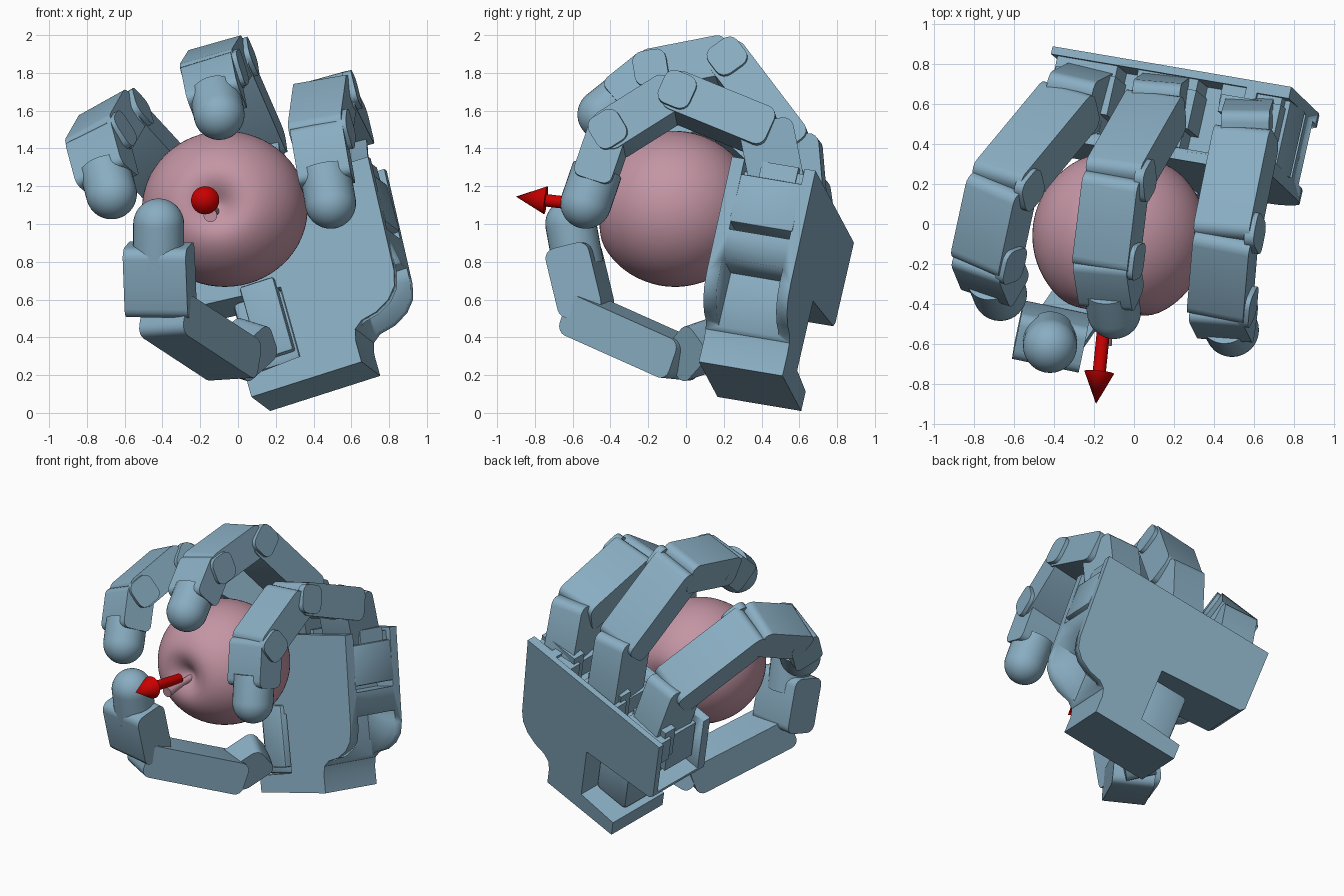
import bpy, bmesh
from math import sin, cos, pi, exp, radians
from mathutils import Vector, Matrix

if "Cube" in bpy.data.objects:
    bpy.data.objects.remove(bpy.data.objects["Cube"])

def material(name, rgb):
    m = bpy.data.materials.new(name)
    m.diffuse_color = (*rgb, 1)
    m.use_nodes = True
    m.node_tree.nodes["Principled BSDF"].inputs["Base Color"].default_value = m.diffuse_color
    return m

BLUE = material("steel_blue", (.25, .42, .54))
PINK = material("dusty_pink", (.55, .30, .37))
RED = material("red", (.6, .0, .0))

# Palm frame: width axis, thickness axis (to the back), length axis (to the fingers)
W = Vector((.94, -.16, .30)).normalized()
T = Vector((.22, .96, -.16))
T = (T - W * T.dot(W)).normalized()
U = W.cross(T)
ORIGIN = Vector((.17, .61, .01))

def frame(x, y, z, origin):
    m = Matrix((x, y, z)).transposed().to_4x4()
    m.translation = origin
    return m

PALM = frame(W, T, U, ORIGIN)

def finish(bm, name, mat, matrix=None):
    if matrix:
        bm.transform(matrix)
    bmesh.ops.recalc_face_normals(bm, faces=bm.faces)
    me = bpy.data.meshes.new(name)
    bm.to_mesh(me)
    bm.free()
    ob = bpy.data.objects.new(name, me)
    bpy.context.collection.objects.link(ob)
    me.materials.append(mat)
    bpy.ops.object.select_all(action='DESELECT')
    ob.select_set(True)
    bpy.context.view_layer.objects.active = ob
    bpy.ops.object.shade_smooth_by_angle(angle=radians(35))
    return ob

def prism(name, pts, lo, hi, matrix):
    """Outline in local x/z, extruded along local y."""
    bm = bmesh.new()
    f = bm.faces.new([bm.verts.new((a, lo, b)) for a, b in pts])
    r = bmesh.ops.extrude_face_region(bm, geom=[f])
    vs = [v for v in r['geom'] if isinstance(v, bmesh.types.BMVert)]
    bmesh.ops.translate(bm, verts=vs, vec=(0, hi - lo, 0))
    return finish(bm, name, BLUE, matrix)

def box(name, w, t, u, matrix=PALM, bevel=0):
    bm = bmesh.new()
    bmesh.ops.create_cube(bm, size=1)
    size = [r[1] - r[0] for r in (w, t, u)]
    mid = [(r[1] + r[0]) / 2 for r in (w, t, u)]
    bm.transform(Matrix.Translation(mid) @ Matrix.Diagonal((*size, 1)))
    if bevel:
        bmesh.ops.bevel(bm, geom=bm.edges[:], offset=bevel, segments=2, affect='EDGES', profile=.5)
    return finish(bm, name, BLUE, matrix)

def revolve(name, profile, origin, axis, mat, seg=40, scale=(1, 1)):
    """Spin (radius, height) points round an axis."""
    bm = bmesh.new()
    vs = [bm.verts.new((r, 0, h)) for r, h in profile]
    es = [bm.edges.new(p) for p in zip(vs, vs[1:])]
    bmesh.ops.spin(bm, geom=vs + es, cent=(0, 0, 0), axis=(0, 0, 1), angle=2 * pi, steps=seg)
    bmesh.ops.remove_doubles(bm, verts=bm.verts, dist=1e-5)
    z = Vector(axis).normalized()
    x = Vector((1, 0, 0))
    x = (x - z * x.dot(z)).normalized()
    bm.transform(Matrix.Diagonal((*scale, 1, 1)))
    return finish(bm, name, mat, frame(x, z.cross(x), z, origin))

def cut(ob, w, t, u):
    c = box("cutter", w, t, u)
    c.hide_render = True
    m = ob.modifiers.new("cut", 'BOOLEAN')
    m.operation, m.solver, m.object = 'DIFFERENCE', 'EXACT', c
    bpy.context.view_layer.objects.active = ob
    bpy.ops.object.modifier_apply(modifier="cut")
    bpy.data.objects.remove(c)

# Palm shell: S-curve at the lower right, deep thumb notch at the lower left
curve = [(.62, .12), (.635, .18), (.68, .215), (.77, .235), (.85, .28), (.90, .34), (.92, .42)]
outline = [(0, 0), (.62, 0)] + curve + [(.95, 1.05), (-.32, 1.05), (-.32, .60), (-.29, .57),
                                      (.31, .52), (.31, .13), (0, .11)]
palm = prism("palm_shell", outline, -.46, 0, PALM)
cut(palm, (.66, 1.1), (-.39, -.06), (.12, .50))
cut(palm, (.78, 1.1), (-.39, -.06), (.66, 1.2))
cut(palm, (-.27, .72), (-.40, -.04), (.86, 1.2))
cut(palm, (-.40, -.18), (-.40, -.04), (.62, 1.2))
box("side_motor", (.77, .94), (-.40, -.05), (.70, .97), bevel=.012)
box("thumb_motor", (.10, .29), (-.49, -.2), (.17, .58), bevel=.012)
box("thumb_housing", (.03, .31), (-.44, -.13), (.12, .52), bevel=.03)

def link(name, p, q, side, width=.29, depth=.22, over=.07, shift=0, c=.055):
    """Rounded finger bar from joint p to joint q."""
    p, q, side = Vector(p), Vector(q), Vector(side)
    z = (q - p).normalized()
    y = (side - z * side.dot(z)).normalized()
    x = y.cross(z)
    d, L = depth / 2, (q - p).length
    pts = []
    for cx, cz, a0 in ((d - c, L + over - c, 0), (c - d, L + over - c, 90),
                       (c - d, c - over, 180), (d - c, c - over, 270)):
        pts += [(cx + c * cos(radians(a0 + k * 22.5)), cz + c * sin(radians(a0 + k * 22.5)))
                for k in range(5)]
    return prism(name, pts, shift - width / 2, shift + width / 2, frame(x, y, z, p))

def fingertip(name, j3, tip):
    d = tip - j3
    r = .135
    cap = [(0, -d.length * .5), (r, -d.length * .5)]
    cap += [(r * cos(a * pi / 20), r * sin(a * pi / 20)) for a in range(10)] + [(0, r)]
    revolve(name + "_tip", cap, tip, d, BLUE, 32)

def finger(name, side, base, k, j2, j3, tip):
    base, k, j2, j3, tip = map(Vector, (base, k, j2, j3, tip))
    link(name + "_base_link", base, k, side, .24, .29, .06)
    for part, p, q in (("proximal", k, j2), ("medial", j2, j3)):
        d = (q - p).normalized()
        link(f"{name}_{part}_link", p + d * .04, q - d * .04, side)
        # thin bracket cheek beside each joint
        link(f"{name}_{part}_cheek", q - d * .06, q, side, .05, .19, .06, .145)
    link(name + "_distal_link", j3, j3.lerp(tip, .58), side, .28, .21, .05, c=.045)
    fingertip(name, j3, tip)

finger("right_finger", (.96, -.05, .25), (.58, .49, 1.18), (.56, .43, 1.48),
       (.46, -.06, 1.68), (.43, -.41, 1.46), (.49, -.53, 1.11))
finger("middle_finger", (.95, -.1, .28), (.15, .60, 1.05), (.11, .57, 1.40),
       (-.09, .22, 1.86), (-.14, -.19, 1.78), (-.10, -.44, 1.58))
finger("left_finger", (.85, -.25, .5), (-.24, .64, .92), (-.32, .60, 1.19),
       (-.66, .19, 1.56), (-.74, -.18, 1.42), (-.67, -.35, 1.16))

# Thumb: base, long bar, upper bar and tip
link("thumb_base_link", (.08, .10, .38), (-.02, .02, .29), (.9, -.42, 0), .2, .22, .06)
link("thumb_long_link", (-.04, -.05, .29), (-.36, -.52, .50), (.9, -.42, 0), .28, .22)
link("thumb_upper_link", (-.41, -.53, .57), (-.42, -.595, .84), (.95, -.2, 0), .34, .24, .05)
fingertip("thumb", Vector((-.42, -.53, .56)), Vector((-.42, -.61, 1.0)))

# Stepped brackets holding each finger against the back plate
for name, w in (("left", -.12), ("middle", .31), ("right", .76)):
    box(f"{name}_bracket_low", (w - .17, w + .15), (-.14, -.02), (.84, 1.03))
    box(f"{name}_bracket_mid", (w - .15, w + .08), (-.19, -.10), (.84, 1.08))
    box(f"{name}_bracket_side", (w + .08, w + .16), (-.30, -.10), (.84, 1.06))
    box(f"{name}_finger_motor", (w - .14, w + .12), (-.39, -.15), (.70, 1.0))

# Apple with a dimple at the stem and a shallower one at the far end
AXIS = Vector((-.11, -.83, .06)).normalized()
CENTRE = Vector((-.07, -.06, 1.08))
profile = []
for i in range(49):
    a = pi * i / 48
    r = .43 * (1 - .28 * exp(-(a / .30) ** 2) - .15 * exp(-((pi - a) / .3) ** 2))
    profile.append((max(0, r * sin(a)), r * cos(a)))
revolve("apple", profile, CENTRE, AXIS, PINK, 64, (1.02, .96))
revolve("apple_stem", [(0, 0), (.022, 0), (.022, .12), (.036, .27), (0, .27)],
        CENTRE + AXIS * .28 + Vector((-.01, 0, -.03)), AXIS + Vector((.02, 0, -.16)), PINK, 20)

# Direction arrow
tip = Vector((-.19, -.90, 1.145))
revolve("arrow", [(0, -.44), (.033, -.44), (.033, -.16), (.075, -.16), (0, 0)],
        tip, Vector((-.10, -.98, .12)), RED, 32)
